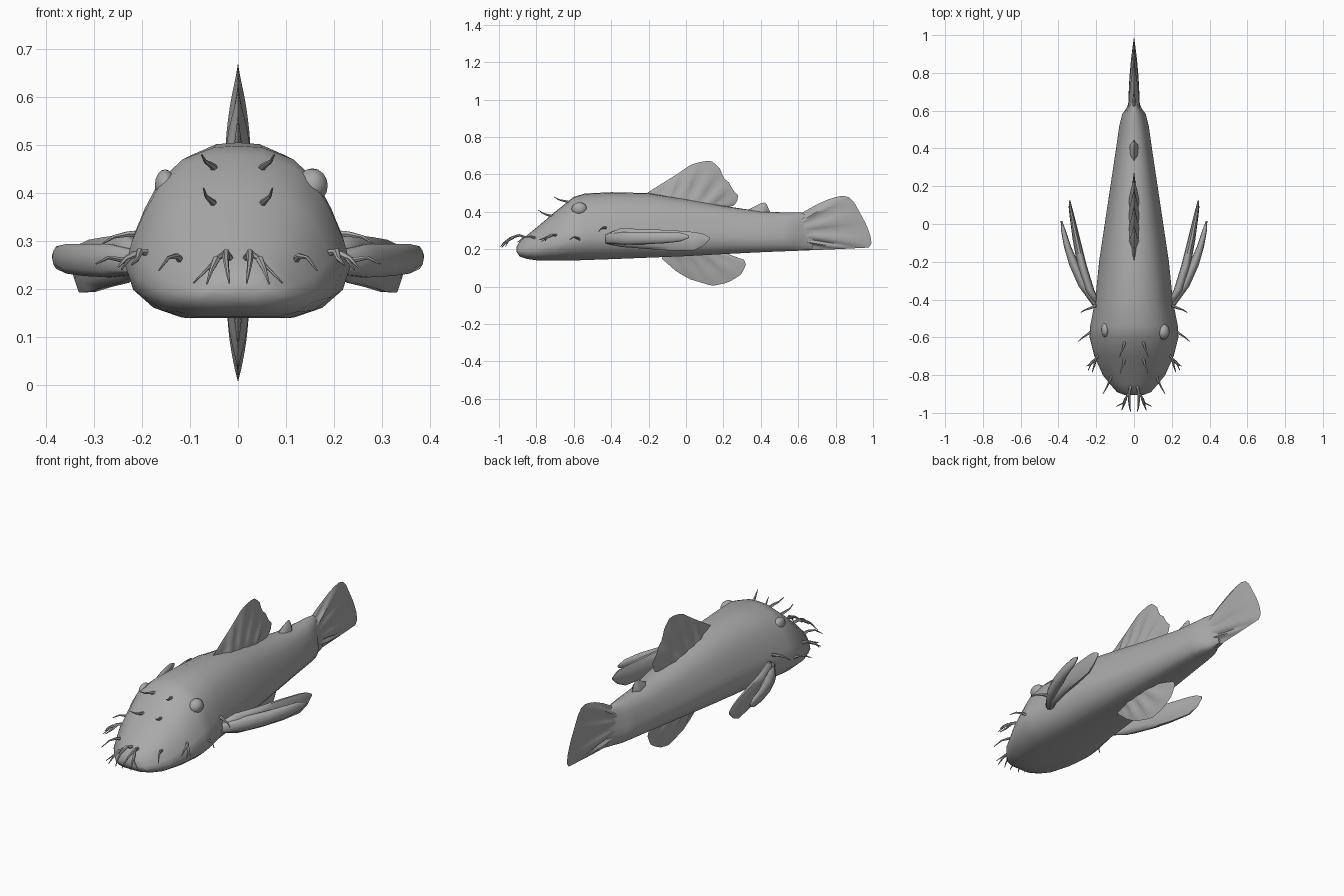
import bpy, bmesh, math
from mathutils import Vector

cube = bpy.data.objects.get("Cube")
if cube:
    bpy.data.objects.remove(cube, do_unlink=True)

skin = bpy.data.materials.new("grey_skin")
skin.use_nodes = True
GREY = (0.4, 0.4, 0.4, 1)
skin.diffuse_color = GREY
skin.node_tree.nodes["Principled BSDF"].inputs["Base Color"].default_value = GREY


def finish(name, bm, angle=50):
    bmesh.ops.remove_doubles(bm, verts=bm.verts, dist=0.0002)
    bmesh.ops.recalc_face_normals(bm, faces=bm.faces)
    mesh = bpy.data.meshes.new(name)
    bm.to_mesh(mesh)
    bm.free()
    mesh.materials.append(skin)
    obj = bpy.data.objects.new(name, mesh)
    bpy.context.collection.objects.link(obj)
    bpy.ops.object.select_all(action='DESELECT')
    obj.select_set(True)
    bpy.context.view_layer.objects.active = obj
    bpy.ops.object.shade_smooth_by_angle(angle=math.radians(angle))
    return obj


def skin_rings(bm, rings):
    """Join closed rings of points into a capped tube."""
    rows = [[bm.verts.new(p) for p in ring] for ring in rings]
    n = len(rows[0])
    for a, b in zip(rows, rows[1:]):
        for i in range(n):
            j = (i + 1) % n
            bm.faces.new((a[i], a[j], b[j], b[i]))
    bm.faces.new(rows[0])
    bm.faces.new(rows[-1])


def resample(points, count):
    """Evenly spaced points along a polyline."""
    pts = [Vector(p) for p in points]
    lengths = [(b - a).length for a, b in zip(pts, pts[1:])]
    out = []
    for k in range(count):
        d, i = sum(lengths) * k / (count - 1), 0
        while i < len(lengths) - 1 and d > lengths[i]:
            d -= lengths[i]
            i += 1
        out.append(pts[i].lerp(pts[i + 1], min(1, d / lengths[i])))
    return out


def fin(name, root, edge, thick, rays, ridge=0.3):
    """Upright fin fanned from root to edge in the (y, z) plane, with raised rays."""
    cols, steps = rays * 4 + 1, 8
    lo, hi = resample(root, cols), resample(edge, cols)
    bm = bmesh.new()
    for side in (1, -1):
        grid = []
        for c in range(cols):
            row = []
            for s in range(steps + 1):
                v = s / steps
                p = lo[c].lerp(hi[c], v)
                border = min(1, 4 * c / cols, 4 * (cols - 1 - c) / cols)
                wave = 1 - ridge * (1 + math.cos(c * math.pi / 2)) * min(1, 3 * v)
                x = thick * border * (1 - v ** 2) * wave
                row.append(bm.verts.new((side * x, p.x, p.y)))
            grid.append(row)
        for a, b in zip(grid, grid[1:]):
            for s in range(steps):
                bm.faces.new((a[s], a[s + 1], b[s + 1], b[s]))
    return finish(name, bm, 60)


def blade(name, sections, side):
    """Lens-shaped loft; sections are (x, y, low z, high z, half thickness)."""
    bm, rings = bmesh.new(), []
    for x, y, lo, hi, t in sections:
        mid, half = (lo + hi) / 2, (hi - lo) / 2
        rings.append([(side * (x + t * math.cos(a)), y, mid + half * math.sin(a))
                      for a in (math.tau * k / 10 for k in range(10))])
    skin_rings(bm, rings)
    return finish(name, bm, 60)


def whisker(bm, path, radius):
    """Tapered tube that sags from a thick root to a fine tip."""
    pts = [Vector(p) for p in path]
    rings = []
    for i, p in enumerate(pts):
        d = pts[min(i + 1, len(pts) - 1)] - pts[max(i - 1, 0)]
        q = d.to_track_quat('Z', 'Y')
        r = radius * (1 - 0.8 * i / (len(pts) - 1))
        rings.append([p + q @ Vector((r * math.cos(a), r * math.sin(a), 0))
                      for a in (math.tau * k / 6 for k in range(6))])
    skin_rings(bm, rings)


# Body: one half cross-section scaled along (y, half width, bottom, top)
half = [(0, 0), (.5, 0), (.75, .06), (.93, .17), (1, .32), (.94, .47),
        (.84, .63), (.71, .79), (.5, .92), (.22, .99), (0, 1)]
section = half + [(-x, z) for x, z in half[-2:0:-1]]
stations = [(-.905, .05, .185, .215), (-.89, .09, .162, .24), (-.85, .125, .148, .275),
            (-.8, .165, .141, .315), (-.7, .21, .139, .40), (-.6, .235, .14, .48),
            (-.54, .232, .142, .498), (-.4, .205, .147, .505), (-.2, .185, .155, .5),
            (0, .155, .163, .468), (.2, .125, .174, .432), (.4, .095, .184, .402),
            (.52, .078, .189, .397), (.58, .063, .191, .397), (.62, .036, .193, .395),
            (.68, .02, .2, .38)]
bm = bmesh.new()
skin_rings(bm, [[(x * w, y, lo + z * (hi - lo)) for x, z in section]
                for y, w, lo, hi in stations])
finish("body", bm)

# Fins on the centre line
fin("dorsal_fin", [(-.2, .48), (.22, .42)],
    [(-.21, .5), (-.05, .6), (.03, .655), (.1, .672), (.14, .67), (.18, .635), (.2, .58),
     (.24, .55), (.245, .52), (.28, .49), (.27, .44), (.23, .425)], .027, 6)
fin("adipose_fin", [(.33, .39), (.44, .38)],
    [(.32, .405), (.41, .45), (.43, .45), (.435, .43), (.45, .4)], .026, 2, .1)
fin("anal_fin", [(-.12, .17), (.2, .185)],
    [(-.13, .15), (-.05, .08), (.02, .04), (.14, .004), (.22, .02), (.29, .06),
     (.32, .11), (.32, .14), (.25, .165)], .023, 5)
fin("tail_fin", [(.6, .385), (.6, .2)],
    [(.62, .395), (.7, .44), (.78, .475), (.86, .49), (.9, .45), (.96, .34),
     (.985, .28), (.995, .21), (.8, .2), (.62, .193)], .03, 6)

# Paired fins: a broad blade with a separate leading spine
for side, label in ((1, "left"), (-1, "right")):
    blade(label + "_pectoral_blade",
          [(.19, -.43, .23, .28, .02), (.235, -.35, .21, .315, .025),
           (.275, -.22, .2, .31, .025), (.305, -.08, .19, .305, .02),
           (.328, .04, .19, .295, .013), (.337, .09, .215, .285, .009),
           (.34, .125, .25, .265, .003)], side)
    blade(label + "_pectoral_spine",
          [(.2, -.43, .23, .28, .02), (.265, -.33, .222, .295, .028),
           (.315, -.22, .225, .295, .027), (.352, -.12, .23, .295, .019),
           (.375, -.03, .24, .29, .012), (.384, .015, .26, .275, .004)], side)

# Eyes: the left one bulges, the right one lies nearly flush
for name, at, size in (("left_eye", (.155, -.57, .415), (.033, .042, .036)),
                       ("right_eye", (-.152, -.56, .415), (.022, .04, .034))):
    bm = bmesh.new()
    bmesh.ops.create_uvsphere(bm, u_segments=14, v_segments=8, radius=1)
    bmesh.ops.scale(bm, vec=size, verts=bm.verts)
    bmesh.ops.translate(bm, vec=at, verts=bm.verts)
    finish(name, bm)

# Whiskers: mirrored plain bristles and branching feelers
bristles = [
    [(.048, -.62, .45), (.056, -.65, .458), (.068, -.68, .465), (.076, -.705, .48)],
    [(.048, -.7, .375), (.056, -.74, .383), (.066, -.765, .392), (.072, -.79, .41)],
    [(.115, -.79, .255), (.128, -.83, .268), (.145, -.865, .265), (.165, -.9, .238)],
    [(.215, -.56, .245), (.24, -.58, .26), (.27, -.6, .265), (.296, -.622, .252)],
    [(.2, -.43, .315), (.23, -.445, .314), (.26, -.455, .308), (.282, -.468, .294)],
    [(.185, -.69, .275), (.205, -.715, .277), (.225, -.735, .265), (.243, -.775, .24)],
    [(.215, -.725, .272), (.235, -.745, .262), (.25, -.752, .245)],
    [(.205, -.715, .277), (.21, -.75, .262), (.222, -.785, .25)],
    [(.015, -.85, .26), (.025, -.89, .275), (.045, -.925, .262), (.06, -.95, .245),
     (.093, -.965, .212)],
    [(.045, -.925, .262), (.055, -.96, .24), (.065, -.985, .21)],
    [(.025, -.89, .275), (.025, -.94, .26), (.022, -.975, .235), (.018, -.992, .212)],
]
for side, label in ((1, "left"), (-1, "right")):
    bm = bmesh.new()
    for path in bristles:
        whisker(bm, [(side * x, y, z) for x, y, z in path], .0085)
    finish(label + "_whiskers", bm)
